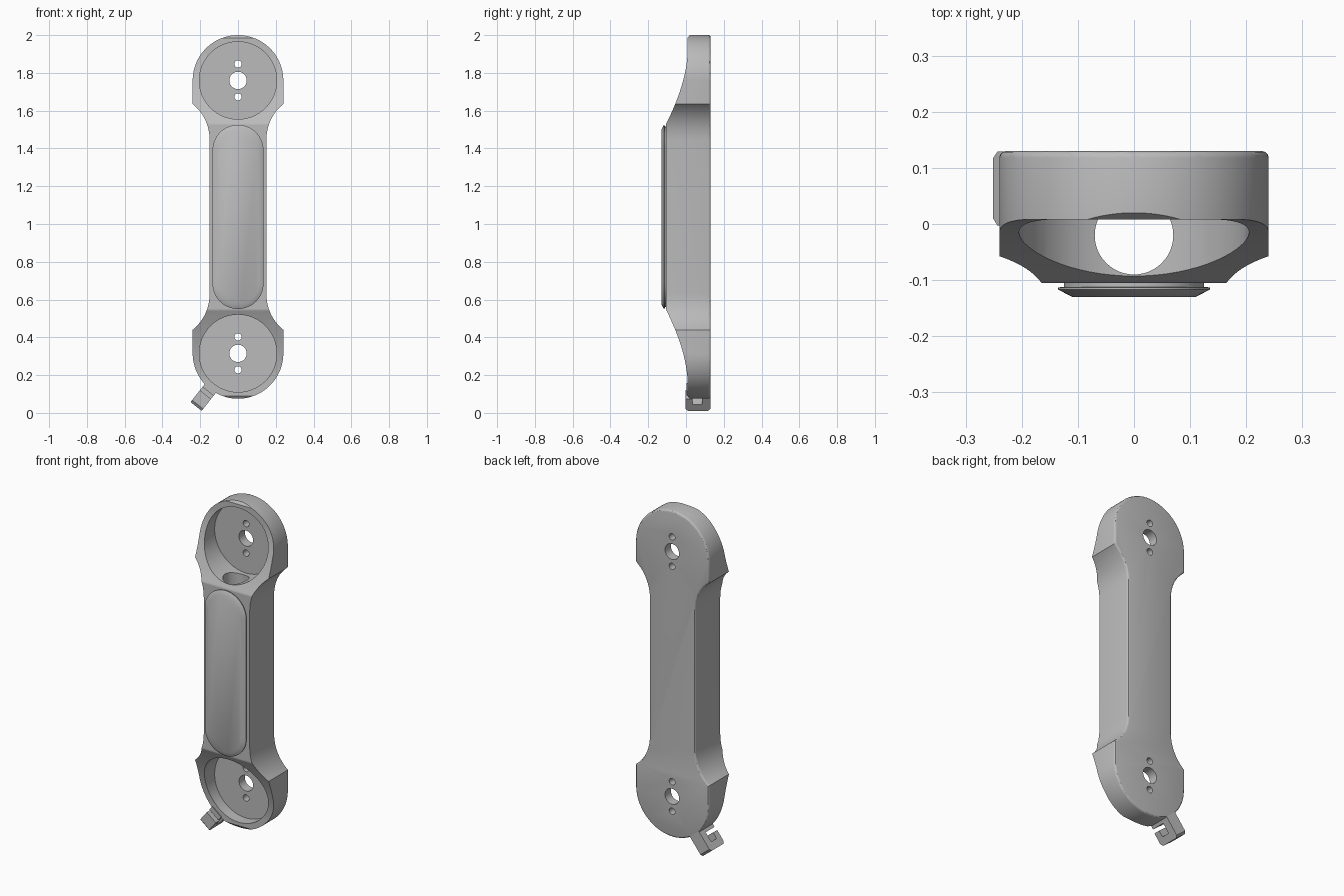
import bpy, bmesh, math
from mathutils import Vector

cube = bpy.data.objects.get("Cube")
if cube:
    bpy.data.objects.remove(cube, do_unlink=True)

MID = 1.0375            # height of the mirror plane between the two ends
HUB_TOP, HUB_LOW = 1.76, 0.315
BACK, FLOOR = 0.13, 0.075

grey = bpy.data.materials.new("satin_grey")
grey.use_nodes = True
grey.diffuse_color = (0.5, 0.5, 0.5, 1)
grey.node_tree.nodes["Principled BSDF"].inputs["Base Color"].default_value = (0.5, 0.5, 0.5, 1)


def bezier(a, b, c, n=16):
    a, b, c = Vector(a), Vector(b), Vector(c)
    return [a * (1 - t) ** 2 + b * 2 * t * (1 - t) + c * t * t
            for t in (i / n for i in range(n + 1))]


def arc(cx, cz, r, start, end, n=32):
    return [Vector((cx + r * math.cos(math.radians(start + (end - start) * i / n)),
                    cz + r * math.sin(math.radians(start + (end - start) * i / n))))
            for i in range(n + 1)]


def make(name, bm):
    bmesh.ops.recalc_face_normals(bm, faces=bm.faces)
    mesh = bpy.data.meshes.new(name)
    bm.to_mesh(mesh)
    bm.free()
    mesh.materials.append(grey)
    obj = bpy.data.objects.new(name, mesh)
    bpy.context.collection.objects.link(obj)
    return obj


def prism(name, points, shift, bevel=0):
    """Extrude a closed loop of 3D points, optionally rounding the far rim."""
    bm = bmesh.new()
    base = bm.faces.new([bm.verts.new(p) for p in points])
    ext = bmesh.ops.extrude_face_region(bm, geom=[base], use_keep_orig=True)["geom"]
    bmesh.ops.translate(bm, vec=shift, verts=[g for g in ext if isinstance(g, bmesh.types.BMVert)])
    if bevel:
        rim = [g for g in ext if isinstance(g, bmesh.types.BMEdge)]
        bmesh.ops.bevel(bm, geom=rim, offset=bevel, segments=3, profile=0.5, affect='EDGES')
    return make(name, bm)


def cylinder(name, r, y0, y1, z, n=64):
    ring = arc(0, z, r, 0, 360 - 360 / n, n - 1)
    return prism(name, [(p.x, y0, p.y) for p in ring], (0, y1 - y0, 0))


def select(obj):
    bpy.ops.object.select_all(action='DESELECT')
    obj.select_set(True)
    bpy.context.view_layer.objects.active = obj


def boolean(obj, tool, operation):
    select(obj)
    mod = obj.modifiers.new("cut", 'BOOLEAN')
    mod.operation, mod.solver, mod.object = operation, 'EXACT', tool
    bpy.ops.object.modifier_apply(modifier=mod.name)
    bpy.data.objects.remove(tool, do_unlink=True)


def flip(points):
    return [Vector((p.x, 2 * MID - p.y)) for p in reversed(points)]


# Body: front outline with round hubs and a narrow waist
flare = bezier((0.15, 1.44), (0.15, 1.56), (0.24, 1.635))
right = flip(flare) + flare
top = arc(0, HUB_TOP, 0.24, 0, 180, 64)
left = [Vector((-p.x, p.y)) for p in reversed(right)]
low = arc(0, HUB_LOW, 0.24, 180, 360, 64)
body = prism("arm_body", [(p.x, -0.2, p.y) for p in right + top + left + low],
             (0, BACK + 0.2, 0), bevel=0.012)

# Body: side profile, thick waist sweeping down to thin hubs
sweep = [Vector((0.02, 2.1)), Vector((0.02, 2.0)), Vector((0.008, 1.985))]
sweep += bezier((0.008, 1.9), (0.0, 1.74), (-0.105, 1.53))
side = sweep + flip(sweep) + [Vector((0.3, -0.03)), Vector((0.3, 2.1))]
boolean(body, prism("side_profile", [(-0.4, p.x, p.y) for p in side], (0.8, 0, 0)), 'INTERSECT')

# Pockets and screw holes in both hubs
for z in (HUB_TOP, HUB_LOW):
    boolean(body, cylinder("pocket", 0.205, -0.3, FLOOR, z), 'DIFFERENCE')
    for dz, r in ((0, 0.046), (0.087, 0.019), (-0.087, 0.019)):
        boolean(body, cylinder("hole", r, 0, 0.3, z + dz, 32), 'DIFFERENCE')

# Cable channel joining the pockets through the waist
ring = arc(0, -0.02, 0.07, 0, 352.5, 47)
boolean(body, prism("channel", [(p.x, p.y, 0.42) for p in ring], (0, 0, 2 * (MID - 0.42))), 'DIFFERENCE')

# Front pad: stacked stadium loops with a chamfered face
bm = bmesh.new()
loops = []
for r, y in ((0.125, -0.1), (0.125, -0.112), (0.135, -0.113), (0.135, -0.117), (0.11, -0.13)):
    pts = arc(0, 1.39, r, 0, 180) + arc(0, 2 * MID - 1.39, r, 180, 360)
    loops.append([bm.verts.new((p.x, y, p.y)) for p in pts])
for a, b in zip(loops, loops[1:]):
    for i in range(len(a)):
        j = (i + 1) % len(a)
        bm.faces.new((a[i], a[j], b[j], b[i]))
bm.faces.new(loops[0])
bm.faces.new(loops[-1])
pad = make("front_pad", bm)

# Cable hook: open C section reaching out from the lower hub
out, across = Vector((-0.62, 0, -0.785)).normalized(), Vector((0.785, 0, -0.62)).normalized()
section = [(0.228, 0.002), (0.256, 0.002), (0.256, 0.085), (0.315, 0.085), (0.315, 0.035),
           (0.278, 0.035), (0.278, -0.003), (0.345, -0.003), (0.358, 0.01),
           (0.358, 0.117), (0.345, BACK - 0.001), (0.228, BACK - 0.001)]
start = Vector((0, 0, HUB_LOW)) - across * 0.0375
hook = prism("cable_hook", [start + out * r + Vector((0, y, 0)) for r, y in section], across * 0.075)

for obj in (body, pad, hook):
    select(obj)
    bpy.ops.object.shade_smooth_by_angle(angle=math.radians(30))
